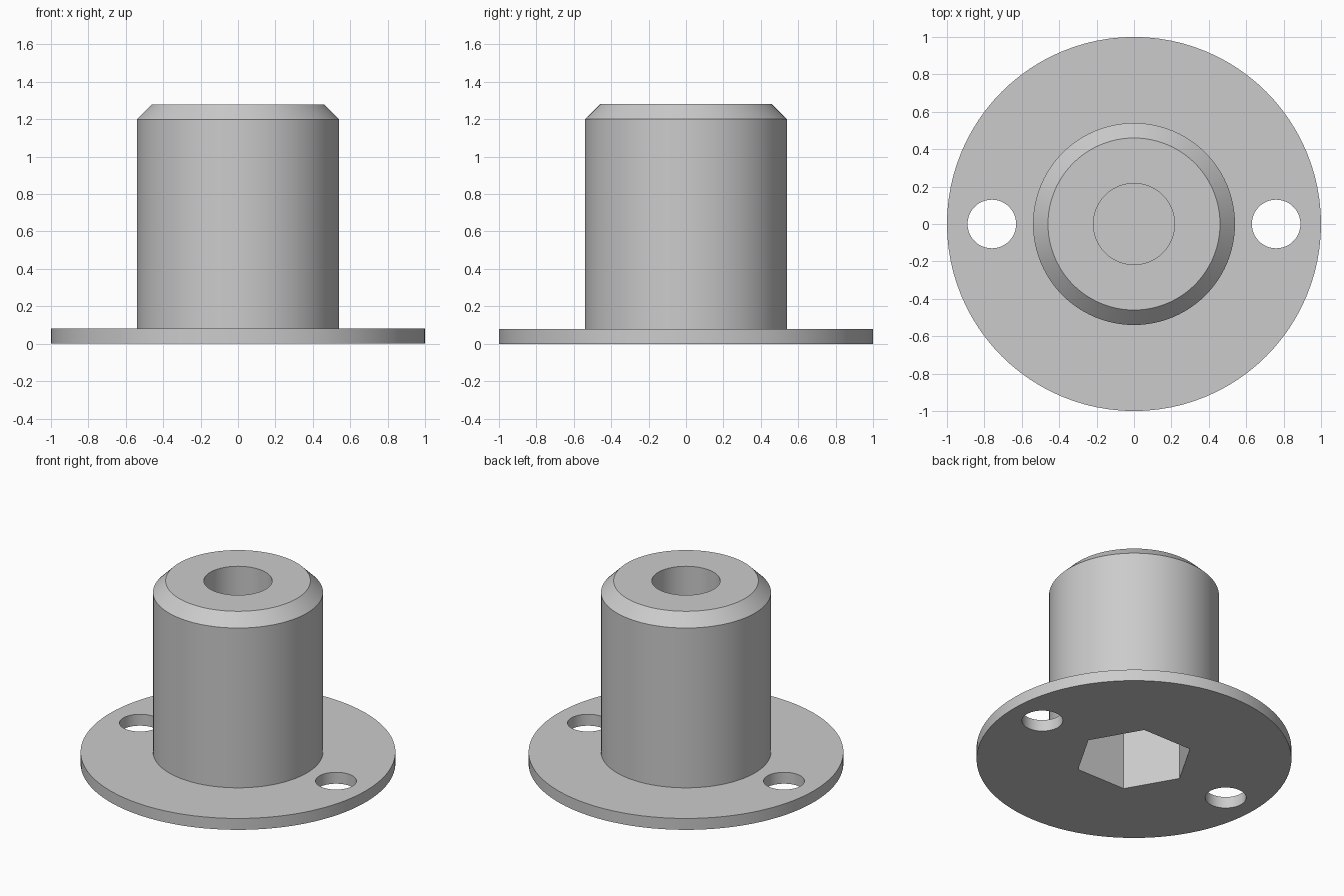
import bpy
import bmesh
from math import pi, radians
from mathutils import Matrix, Vector

cube = bpy.data.objects.get("Cube")
if cube:
    bpy.data.objects.remove(cube, do_unlink=True)

SEGMENTS = 96
HOLE_X = 0.76

grey = bpy.data.materials.new("plain_grey")
grey.use_nodes = True
colour = (0.6, 0.6, 0.6, 1)
grey.diffuse_color = colour
grey.node_tree.nodes["Principled BSDF"].inputs["Base Color"].default_value = colour


def add_object(name, bm):
    bmesh.ops.recalc_face_normals(bm, faces=bm.faces)
    mesh = bpy.data.meshes.new(name)
    bm.to_mesh(mesh)
    bm.free()
    mesh.materials.append(grey)
    obj = bpy.data.objects.new(name, mesh)
    bpy.context.collection.objects.link(obj)
    return obj


def lathe(name, profile):
    """Revolve a (radius, height) profile about the z axis."""
    bm = bmesh.new()
    verts = [bm.verts.new((r, 0, z)) for r, z in profile]
    edges = [bm.edges.new(pair) for pair in zip(verts, verts[1:])]
    bmesh.ops.spin(bm, geom=verts + edges, cent=(0, 0, 0), axis=(0, 0, 1),
                   angle=2 * pi, steps=SEGMENTS, use_duplicate=False)
    bmesh.ops.remove_doubles(bm, verts=bm.verts, dist=0.0001)
    return add_object(name, bm)


def cutter(name, radius, sides, x, bottom, top):
    bm = bmesh.new()
    place = Matrix.Translation(Vector((x, 0, (bottom + top) / 2)))
    bmesh.ops.create_cone(bm, cap_ends=True, segments=sides, radius1=radius,
                          radius2=radius, depth=top - bottom,
                          matrix=place @ Matrix.Rotation(pi / 2, 4, "Z"))
    obj = add_object(name, bm)
    obj.hide_render = True
    return obj


# Flange, chamfered boss and blind bore in one profile
body = lathe("flanged_boss", [
    (0, 0), (1, 0), (1, 0.08), (0.54, 0.08), (0.54, 1.2),
    (0.46, 1.28), (0.217, 1.28), (0.217, 0.72), (0, 0.72)])

# Two fixing holes and the hexagonal pocket underneath
cutters = [cutter("fixing_hole_cutter", 0.13, 48, side * HOLE_X, -0.1, 0.2)
           for side in (-1, 1)]
cutters.append(cutter("hex_pocket_cutter", 0.378, 6, 0, -0.1, 0.7))

bpy.context.view_layer.objects.active = body
body.select_set(True)
for tool in cutters:
    cut = body.modifiers.new(tool.name, "BOOLEAN")
    cut.operation = "DIFFERENCE"
    cut.solver = "EXACT"
    cut.object = tool
    bpy.ops.object.modifier_apply(modifier=cut.name)
for tool in cutters:
    bpy.data.objects.remove(tool, do_unlink=True)

bpy.ops.object.shade_smooth_by_angle(angle=radians(30))
